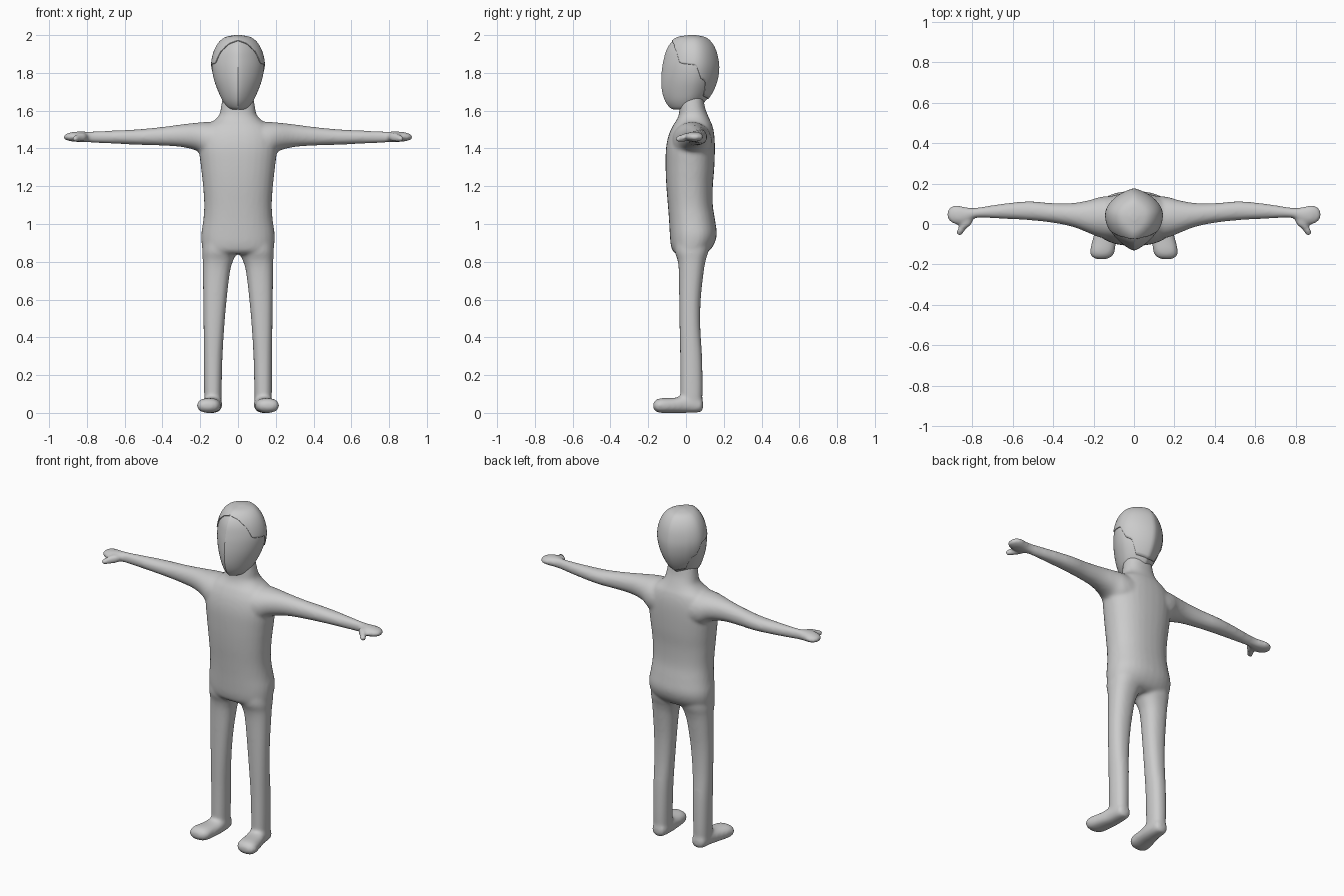
import bpy
import bmesh
from math import sin, cos, pi
from mathutils import Vector

cube = bpy.data.objects.get("Cube")
if cube:
    bpy.data.objects.remove(cube, do_unlink=True)

grey = bpy.data.materials.new("plain grey")
grey.use_nodes = True
colour = (0.6, 0.6, 0.6, 1)
grey.diffuse_color = colour
grey.node_tree.nodes["Principled BSDF"].inputs["Base Color"].default_value = colour


def spline(rows, t):
    """Smooth curve through the rows at row parameter t."""
    last = len(rows) - 1
    i = min(int(t), last - 1)
    f = t - i
    a, b, c, d = (rows[max(0, min(last, k))] for k in (i - 1, i, i + 1, i + 2))
    return [q + f * ((r - p) / 2 + f * ((p - 2.5 * q + 2 * r - s / 2)
            + f * (1.5 * (q - r) + (s - p) / 2)))
            for p, q, r, s in zip(a, b, c, d)]


def power(value, exponent):
    return abs(value) ** exponent * (1 if value >= 0 else -1)


def skin(bm, rings, closed_ends=True):
    """Bridge point rings into a tube."""
    rings = [[bm.verts.new(p) for p in ring] for ring in rings]
    count = len(rings[0])
    for low, high in zip(rings, rings[1:]):
        for k in range(count):
            n = (k + 1) % count
            bm.faces.new((low[k], low[n], high[n], high[k]))
    if closed_ends:
        bm.faces.new(rings[0][::-1])
    bm.faces.new(rings[-1])


def limb(bm, rows, place, side=1, squareness=2.3, count=32, steps=4):
    """Loft rounded sections; each row is (t, u0, u1, v0, v1)."""
    rings = []
    for j in range((len(rows) - 1) * steps + 1):
        t, u0, u1, v0, v1 = spline(rows, j / steps)
        ring = []
        for k in range(count):
            a = 2 * pi * k / count
            u = (u0 + u1) / 2 + (u1 - u0) / 2 * power(cos(a), 2 / squareness)
            v = (v0 + v1) / 2 + (v1 - v0) / 2 * power(sin(a), 2 / squareness)
            x, y, z = place(t, u, v)
            ring.append((side * x, y, z))
        rings.append(ring)
    skin(bm, rings)


def finish(bm, name):
    bmesh.ops.recalc_face_normals(bm, faces=bm.faces)
    mesh = bpy.data.meshes.new(name)
    bm.to_mesh(mesh)
    bm.free()
    mesh.materials.append(grey)
    obj = bpy.data.objects.new(name, mesh)
    bpy.context.collection.objects.link(obj)
    for other in bpy.context.selected_objects:
        other.select_set(False)
    obj.select_set(True)
    bpy.context.view_layer.objects.active = obj
    bpy.ops.object.shade_smooth_by_angle(angle=0.5)
    return obj


def upward(t, u, v):
    return u, v, t


def sideways(t, u, v):
    return t, v, u


def lengthwise(t, u, v):
    return u, t, v


# Torso and neck: height, half width, front, back
torso = [(.84, .16, -.05, .09), (.86, .186, -.072, .125), (.9, .193, -.082, .152),
         (.95, .194, -.086, .163), (1.02, .184, -.09, .154), (1.1, .179, -.096, .142),
         (1.2, .185, -.104, .142), (1.3, .196, -.108, .15), (1.4, .207, -.106, .153),
         (1.47, .2, -.092, .15), (1.52, .168, -.07, .14), (1.55, .124, -.05, .127),
         (1.58, .098, -.038, .114), (1.62, .09, -.034, .1), (1.68, .08, -.03, .09)]
# Leg: height, inner, outer, front, back
leg = [(.95, .005, .18, -.06, .13), (.86, .005, .189, -.06, .12), (.81, .024, .187, -.045, .105),
       (.75, .042, .186, -.038, .094), (.6, .06, .184, -.036, .078), (.45, .073, .182, -.034, .076),
       (.3, .082, .181, -.031, .085), (.15, .086, .18, -.03, .088), (.05, .088, .178, -.03, .086)]
# Foot: length position, inner, outer, sole, top
foot = [(.09, .115, .15, .025, .06), (.075, .092, .172, .004, .08), (0, .084, .184, 0, .092),
        (-.06, .087, .2, 0, .08), (-.13, .094, .217, 0, .078), (-.16, .108, .21, .008, .068),
        (-.174, .135, .185, .026, .05)]
# Arm and hand: distance out, underside, top, front, back
arm = [(.1, 1.33, 1.54, -.08, .14), (.17, 1.35, 1.54, -.066, .133), (.22, 1.388, 1.536, -.046, .118),
       (.3, 1.408, 1.527, -.015, .104), (.4, 1.415, 1.514, .006, .103), (.52, 1.419, 1.502, .019, .112),
       (.65, 1.425, 1.495, .026, .1), (.78, 1.431, 1.49, .03, .08), (.83, 1.433, 1.49, .006, .083),
       (.87, 1.436, 1.488, -.003, .092), (.9, 1.441, 1.481, .006, .088),
       (.917, 1.448, 1.473, .022, .072), (.924, 1.456, 1.466, .038, .058)]
# Thumb: length position, inner, outer, underside, top
thumb = [(.04, .79, .85, 1.44, 1.48), (0, .802, .853, 1.436, 1.484), (-.02, .825, .868, 1.433, 1.476),
         (-.042, .842, .88, 1.434, 1.468), (-.057, .853, .87, 1.442, 1.458)]

# Body: all limbs fused into one soft skin
bm = bmesh.new()
limb(bm, [(z, -w, w, front, back) for z, w, front, back in torso], upward)
for side in (-1, 1):
    limb(bm, leg, upward, side)
    limb(bm, foot, lengthwise, side)
    limb(bm, arm, sideways, side, 2.1)
    limb(bm, thumb, lengthwise, side, 2)
body = finish(bm, "body")
fuse = body.modifiers.new("fuse", "REMESH")
fuse.mode = "VOXEL"
fuse.voxel_size = 0.009
fuse.use_smooth_shade = True
soften = body.modifiers.new("soften", "SMOOTH")
soften.factor = 0.5
soften.iterations = 8

# Head: height, half width, front, back
head_rows = [(1.605, .025, -.06, .02), (1.615, .052, -.084, .06), (1.65, .08, -.11, .102),
             (1.7, .104, -.126, .138), (1.76, .126, -.131, .162), (1.82, .137, -.127, .171),
             (1.87, .135, -.118, .167), (1.92, .121, -.104, .154), (1.96, .097, -.079, .131),
             (1.985, .064, -.043, .1), (1.995, .015, .015, .05)]
TOP = len(head_rows) - 1
SEGMENTS = 64


def head_point(angle, t):
    """Point on the head, keeled down the middle of the face and back."""
    z, w, front, back = spline(head_rows, t)
    middle = front + 0.57 * (back - front)
    depth = max(0, 1 - abs(sin(angle)) ** 1.3) ** 0.5
    reach = front - middle if cos(angle) > 0 else back - middle
    return Vector((w * sin(angle), middle + reach * depth, z))


# Hairline: angle round from the face, row parameter on the head
hairline = [(0, 8.3), (.45, 7.8), (.8, 6.8), (1, 5.6), (1.65, 5.4),
            (1.95, 4.2), (2.25, 3.9), (2.45, 2.6), (pi, 2.3)]


def hair_start(angle):
    angle = min(angle, 2 * pi - angle)
    for (a, s), (b, e) in zip(hairline, hairline[1:]):
        if angle <= b:
            return s + (e - s) * (angle - a) / (b - a)
    return hairline[-1][1]


angles = [2 * pi * k / SEGMENTS for k in range(SEGMENTS)]

bm = bmesh.new()
skin(bm, [[head_point(a, TOP * j / 40) for a in angles] for j in range(41)])
finish(bm, "head")

# Hair: thin cap following the head above the hairline
bm = bmesh.new()
rings = []
for j in range(25):
    starts = [hair_start(a) for a in angles]
    rings.append([head_point(a, s + (TOP - s) * j / 24) for a, s in zip(angles, starts)])
skin(bm, rings, closed_ends=False)
hair = finish(bm, "hair")
shell = hair.modifiers.new("thickness", "SOLIDIFY")
shell.thickness = 0.005
shell.offset = 1
